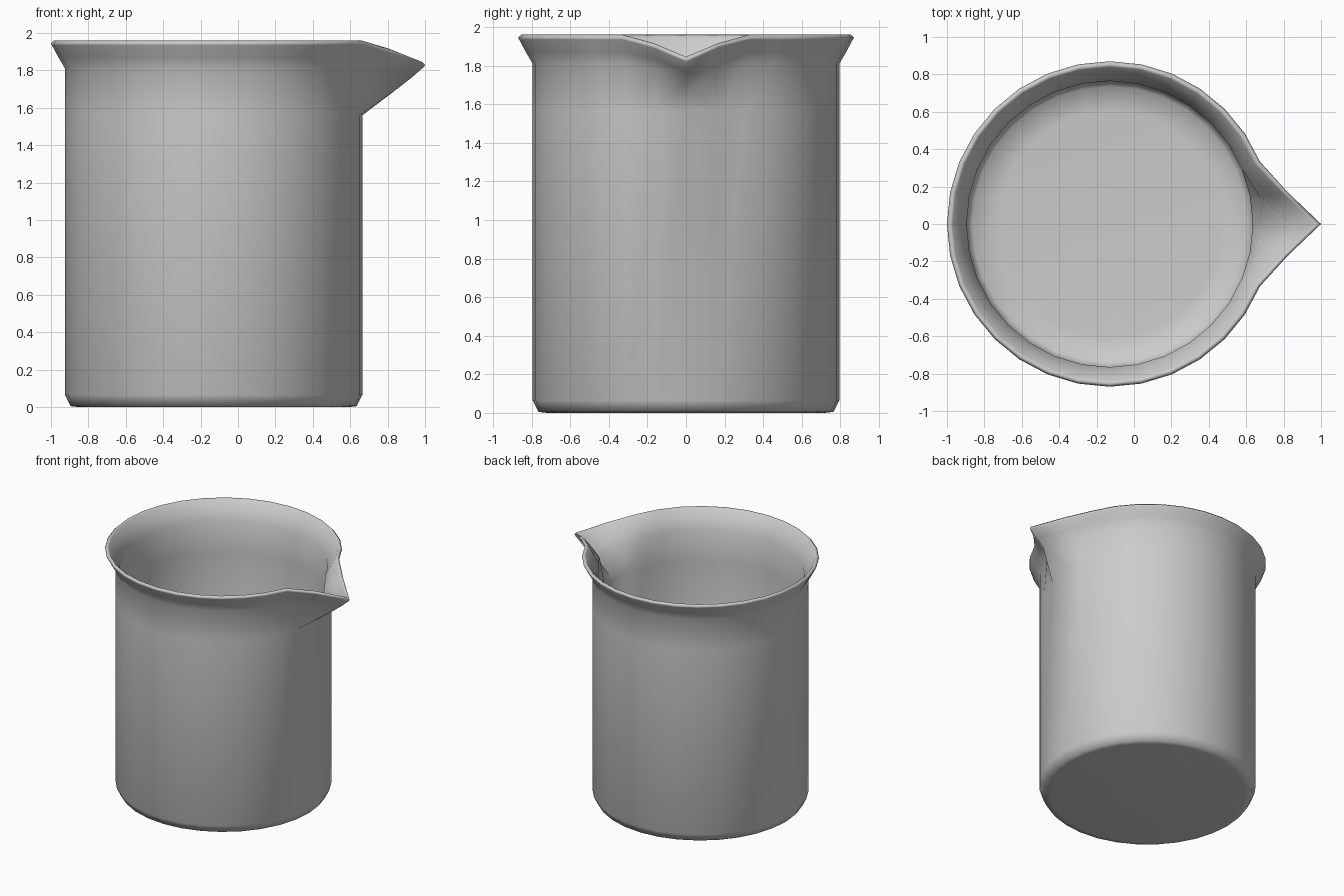
import bpy
import bmesh
from math import cos, sin, tau

cube = bpy.data.objects.get("Cube")
if cube:
    bpy.data.objects.remove(cube, do_unlink=True)

SIDES = 32
AXIS_X = -0.13      # the spout makes the outline lopsided
SPOUT_OUT = 0.26
SPOUT_DROP = 0.115

glass = bpy.data.materials.new("grey glass")
glass.use_nodes = True
grey = (0.6, 0.6, 0.6, 1)
glass.diffuse_color = grey
glass.node_tree.nodes["Principled BSDF"].inputs["Base Color"].default_value = grey

# Wall profile from outer base, over the rim, to inner floor: radius, height, spout pull
profile = [
    (0.72, 0, 0), (0.765, 0.005, 0), (0.795, 0.065, 0),
    (0.795, 1.56, 0), (0.795, 1.81, 0.8), (0.83, 1.87, 0.9),
    (0.865, 1.935, 1), (0.87, 1.945, 1), (0.855, 1.96, 1),
    (0.84, 1.95, 1), (0.8, 1.88, 0.9), (0.765, 1.81, 0.8),
    (0.765, 1.56, 0), (0.765, 0.08, 0), (0.735, 0.04, 0), (0.6, 0.03, 0),
]


def wall_point(step, radius, height, pull):
    """Point on the round wall, drawn outward and down near the spout."""
    angle = tau * step / SIDES
    weight = 0
    if step == 0:
        weight = pull
    elif step in (1, SIDES - 1):
        weight = 0.38 * pull ** 3
    return (AXIS_X + radius * cos(angle) + SPOUT_OUT * weight,
            radius * sin(angle),
            height - SPOUT_DROP * weight)


# Beaker body, rim and spout in one skin
bm = bmesh.new()
rings = [[bm.verts.new(wall_point(s, *p)) for s in range(SIDES)] for p in profile]
for low, high in zip(rings, rings[1:]):
    for s in range(SIDES):
        n = (s + 1) % SIDES
        bm.faces.new((low[s], low[n], high[n], high[s]))

# Underside and inner floor
bm.faces.new(rings[0][::-1])
bm.faces.new(rings[-1])
bmesh.ops.recalc_face_normals(bm, faces=bm.faces)
for face in bm.faces:
    face.smooth = True

mesh = bpy.data.meshes.new("beaker")
bm.to_mesh(mesh)
bm.free()
mesh.materials.append(glass)
beaker = bpy.data.objects.new("beaker", mesh)
bpy.context.collection.objects.link(beaker)
